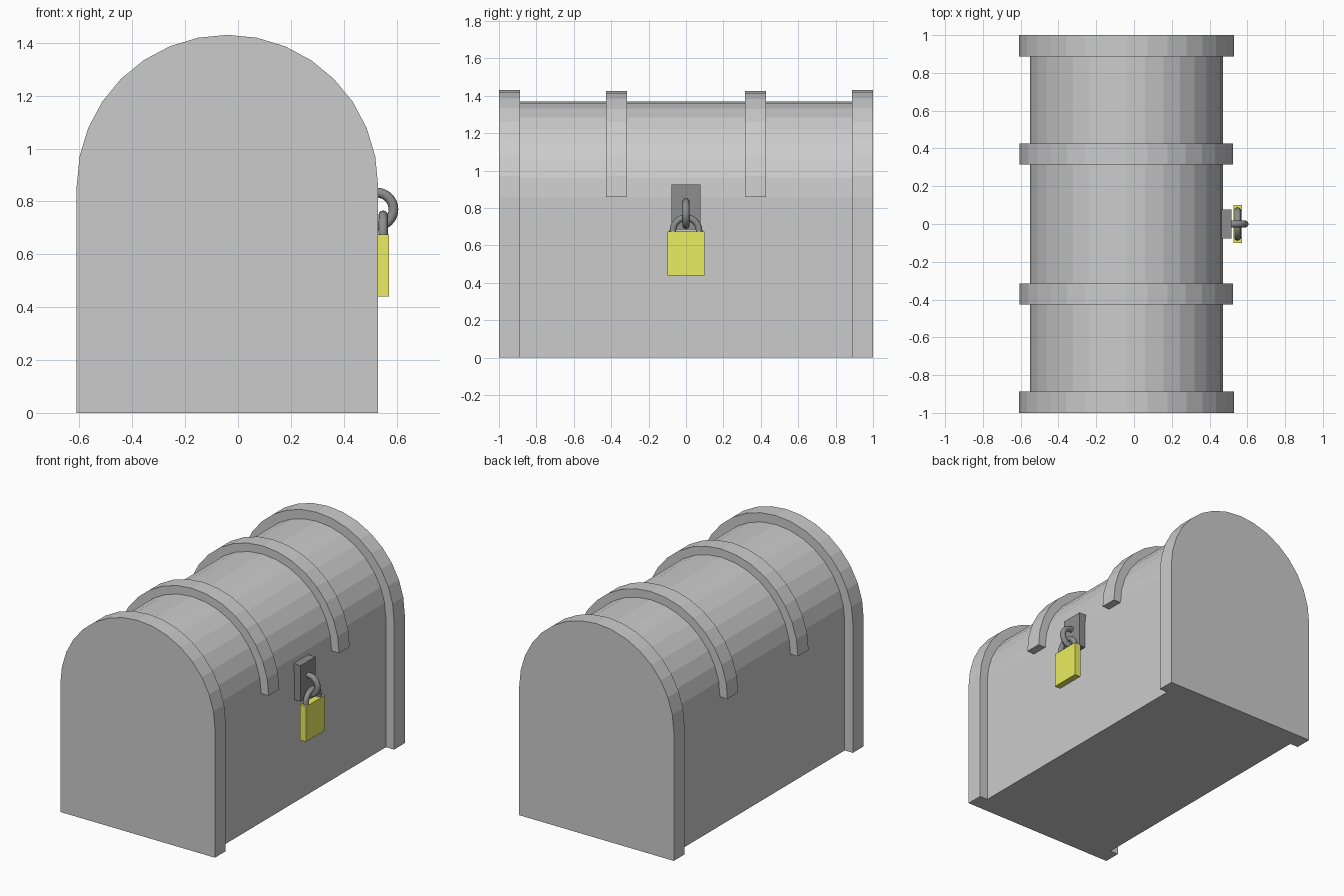
import bpy, bmesh
from math import sin, cos, pi

if "Cube" in bpy.data.objects:
    bpy.data.objects.remove(bpy.data.objects["Cube"])

CX, CZ = -0.04, 0.86   # centre of the lid arc
SEG = 16


def material(name, color):
    m = bpy.data.materials.new(name)
    m.diffuse_color = (*color, 1)
    m.use_nodes = True
    m.node_tree.nodes["Principled BSDF"].inputs["Base Color"].default_value = m.diffuse_color
    return m


iron = material("dark_iron", (0.27, 0.27, 0.27))
brass = material("brass", (0.82, 0.84, 0.12))


def arc(r):
    return [(CX + r * cos(pi * i / SEG), CZ + r * sin(pi * i / SEG)) for i in range(SEG + 1)]


def arch(r):
    return [(CX + r, 0)] + arc(r) + [(CX - r, 0)]


def extrude(name, profile, y0, y1):
    """Extrude an xz outline along y."""
    bm = bmesh.new()
    face = bm.faces.new([bm.verts.new((x, y0, z)) for x, z in profile])
    res = bmesh.ops.extrude_face_region(bm, geom=[face])
    verts = [v for v in res["geom"] if isinstance(v, bmesh.types.BMVert)]
    bmesh.ops.translate(bm, verts=verts, vec=(0, y1 - y0, 0))
    bmesh.ops.recalc_face_normals(bm, faces=bm.faces)
    me = bpy.data.meshes.new(name)
    bm.to_mesh(me)
    bm.free()
    ob = bpy.data.objects.new(name, me)
    bpy.context.collection.objects.link(ob)
    return ob


def box(name, x0, x1, y0, y1, z0, z1, mat):
    ob = extrude(name, [(x0, z0), (x1, z0), (x1, z1), (x0, z1)], y0, y1)
    ob.data.materials.append(mat)
    return ob


def ring(name, loc, rot, major, minor):
    bpy.ops.mesh.primitive_torus_add(location=loc, rotation=rot, major_radius=major,
                                     minor_radius=minor, major_segments=32, minor_segments=12)
    ob = bpy.context.object
    ob.name = name
    ob.data.materials.append(iron)
    bpy.ops.object.shade_smooth()
    return ob


# Chest body with rounded lid
extrude("chest_body", arch(0.51), -0.888, 0.888)

# End panels and lid straps, mirrored front to back
for side, label in ((-1, "front"), (1, "back")):
    extrude(label + "_end_panel", arch(0.57), side * 0.887, side * 1.0)
    extrude(label + "_lid_strap", arc(0.565) + arc(0.505)[::-1], side * 0.315, side * 0.427)

# Hasp plate and its ring
box("hasp_plate", 0.46, 0.516, -0.078, 0.078, 0.685, 0.925, iron)
ring("hasp_ring", (0.525, 0, 0.77), (pi / 2, 0, 0), 0.063, 0.0185)

# Padlock
box("padlock_body", 0.528, 0.572, -0.1, 0.1, 0.44, 0.675, brass)
ring("padlock_shackle", (0.549, 0, 0.678), (0, pi / 2, 0), 0.07, 0.0175)
